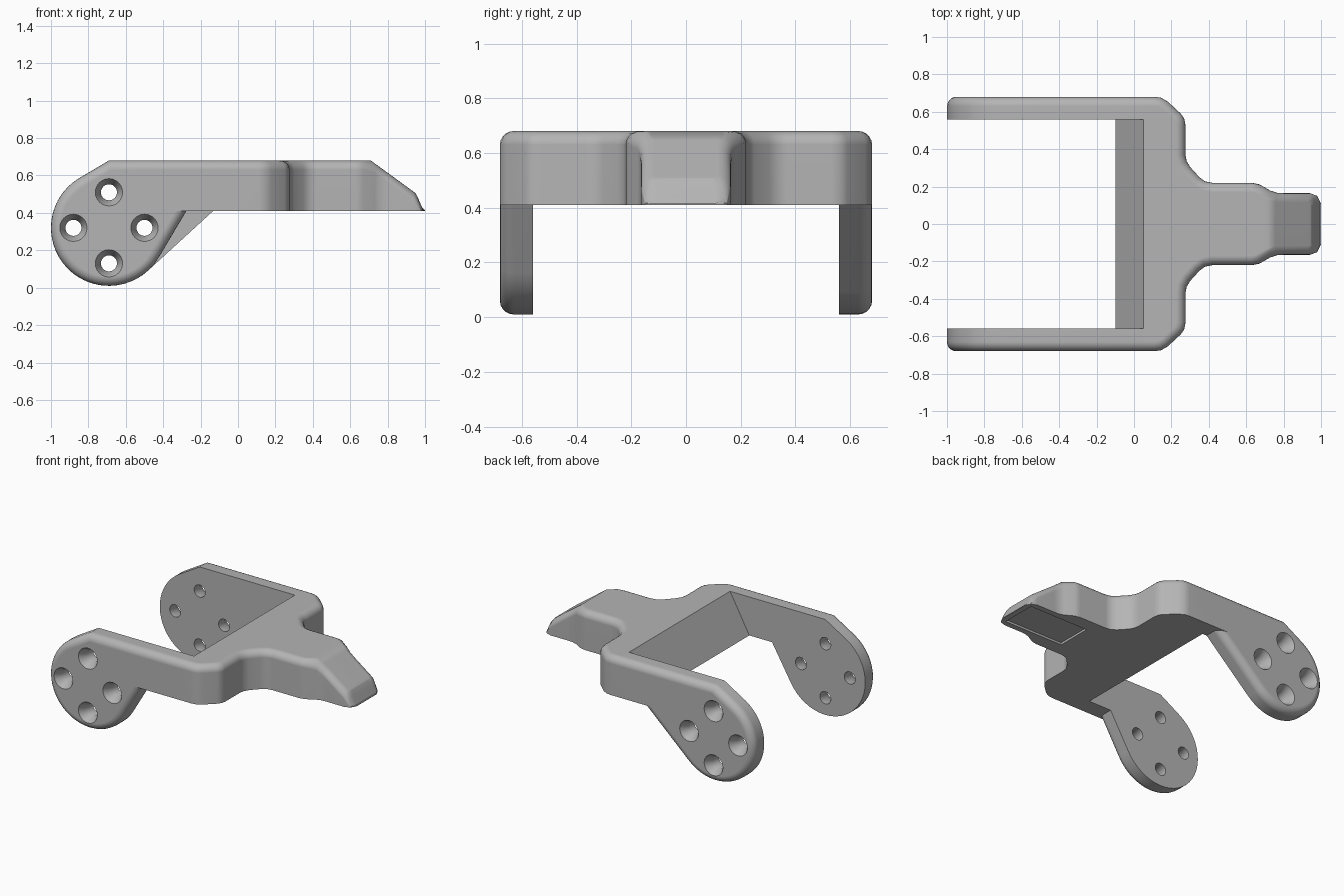
import bpy, bmesh, math
from mathutils import Vector

if "Cube" in bpy.data.objects:
    bpy.data.objects.remove(bpy.data.objects["Cube"])

R = 0.05                 # edge rounding
TOP, LOW = 0.68, 0.41    # plate top and underside
STEPS = [math.radians(a) for a in (0, 18, 36, 54, 72, 90)]

grey = bpy.data.materials.new("plain grey")
grey.diffuse_color = (0.46, 0.46, 0.46, 1)
grey.use_nodes = True
grey.node_tree.nodes["Principled BSDF"].inputs["Base Color"].default_value = grey.diffuse_color


def inset(pts, dists):
    """Move each edge of a counter-clockwise outline inward by its own distance."""
    n, out = len(pts), []
    nrm = []
    for i in range(n):
        e = (pts[(i + 1) % n] - pts[i]).normalized()
        nrm.append(Vector((-e.y, e.x)))
    for i in range(n):
        a, b, da, db = nrm[i - 1], nrm[i], dists[i - 1], dists[i]
        det = a.x * b.y - a.y * b.x
        if abs(det) < 1e-4:
            out.append(pts[i] + a * da)
        else:
            out.append(pts[i] + Vector((da * b.y - db * a.y, a.x * db - b.x * da)) / det)
    return out


def loft(bm, rings):
    rows = [[bm.verts.new(p) for p in ring] for ring in rings]
    n = len(rows[0])
    for lo, hi in zip(rows, rows[1:]):
        for i in range(n):
            j = (i + 1) % n
            bm.faces.new((lo[i], lo[j], hi[j], hi[i]))
    bm.faces.new(rows[0][::-1])
    return rows[-1]


def make(name, bm):
    bmesh.ops.recalc_face_normals(bm, faces=bm.faces[:])
    me = bpy.data.meshes.new(name)
    bm.to_mesh(me)
    bm.free()
    ob = bpy.data.objects.new(name, me)
    bpy.context.collection.objects.link(ob)
    me.materials.append(grey)
    return ob


def cut(ob, cutter):
    m = ob.modifiers.new("cut", 'BOOLEAN')
    m.operation, m.solver, m.object = 'DIFFERENCE', 'EXACT', cutter
    cutter.hide_render = True
    bpy.context.view_layer.update()
    dg = bpy.context.evaluated_depsgraph_get()
    me = bpy.data.meshes.new_from_object(ob.evaluated_get(dg))
    ob.modifiers.clear()
    ob.data = me
    bpy.data.objects.remove(cutter)


def finish(ob):
    bpy.ops.object.select_all(action='DESELECT')
    ob.select_set(True)
    bpy.context.view_layer.objects.active = ob
    bpy.ops.object.shade_smooth_by_angle(angle=math.radians(32))
    w = ob.modifiers.new("even shading", 'WEIGHTED_NORMAL')
    w.keep_sharp = True


def slant(z):            # sloped rear wall of the plate
    return -0.10 + (z - LOW) / (TOP - LOW) * 0.15


def roof(x):             # plate top, falling away to the tip
    if x < 0.71:
        return TOP
    if x < 0.95:
        return TOP - (x - 0.71) / 0.24 * 0.175
    return 0.505 - (x - 0.95) / 0.05 * 0.095


# Centre plate with stepped tongue
half = [(0.05, .68), (0.11, .68), (0.145, .675), (0.18, .655), (0.25, .59), (0.268, .565),
        (0.275, .53), (0.275, .37), (0.282, .335), (0.30, .305), (0.35, .25), (0.38, .228),
        (0.42, .22), (0.63, .22), (0.67, .212), (0.73, .178), (0.765, .167), (0.80, .165),
        (0.94, .165), (0.98, .15), (1.0, .11)]
n = len(half)
plan = [Vector((x, -y)) for x, y in half] + [Vector((x, y)) for x, y in half[::-1]]
rings = []
for d, drop in [(0, None)] + [(R * (1 - math.cos(a)), R * (1 - math.sin(a))) for a in STEPS]:
    ring = []
    for i, p in enumerate(inset(plan, [d] * (2 * n - 1) + [0])):
        z = LOW if drop is None else max(LOW + 0.005, roof(p.x) - drop)
        ring.append((slant(z) if i in (0, 2 * n - 1) else p.x, p.y, z))
    rings.append(ring)
bm = bmesh.new()
cap = loft(bm, rings)
k = 15                   # outline point where the tongue starts to fall
bm.faces.new(cap[:k + 1] + cap[2 * n - 1 - k:])
for i in range(k, n - 1):
    bm.faces.new((cap[i], cap[i + 1], cap[2 * n - 2 - i], cap[2 * n - 1 - i]))
plate = make("centre_plate", bm)

# Shallow recess under the tongue
bm = bmesh.new()
bmesh.ops.create_cube(bm, size=1)
for v in bm.verts:
    v.co = (0.73 + v.co.x * 0.46, v.co.y * 0.25, LOW + v.co.z * 0.03)
cut(plate, make("recess_cutter", bm))
finish(plate)

# Side arms with rounded drop ends and countersunk holes
CX, CZ, CR = -0.69, 0.32, 0.31


def arm(name, side, end_angle):
    pts = [Vector((0.05, TOP)), Vector((CX, TOP))]
    for i in range(29):
        a = math.radians(122 + (360 + end_angle - 122) * i / 28)
        pts.append(Vector((CX + CR * math.cos(a), CZ + CR * math.sin(a))))
    last = pts[-1]
    rise = math.tan(math.radians(90 + end_angle))
    pts += [Vector((last.x + (LOW - last.y) / rise, LOW)), Vector((-0.10, LOW))]
    rings = [[(p.x, side * 0.56, p.y) for p in pts]]
    for a in STEPS:
        d, y = R * (1 - math.cos(a)), 0.68 - R * (1 - math.sin(a))
        rings.append([(p.x, side * y, p.y) for p in inset(pts, [d] * (len(pts) - 2) + [0, 0])])
    bm = bmesh.new()
    bm.faces.new(loft(bm, rings))
    ob = make(name, bm)

    # turned cutters: through hole plus widening mouth
    bm = bmesh.new()
    for q in range(4):
        hx = CX + 0.19 * math.cos(q * math.pi / 2)
        hz = CZ + 0.19 * math.sin(q * math.pi / 2)
        prof = [(0.50, .043), (0.625, .043), (0.68, .073), (0.72, .073)]
        bm.faces.new(loft(bm, [[(hx + r * math.cos(t * math.tau / 24), side * y,
                                 hz + r * math.sin(t * math.tau / 24)) for t in range(24)]
                               for y, r in prof]))
    cut(ob, make("hole_cutter", bm))
    finish(ob)


arm("front_arm", -1, -30.7)
arm("back_arm", 1, -47.5)
